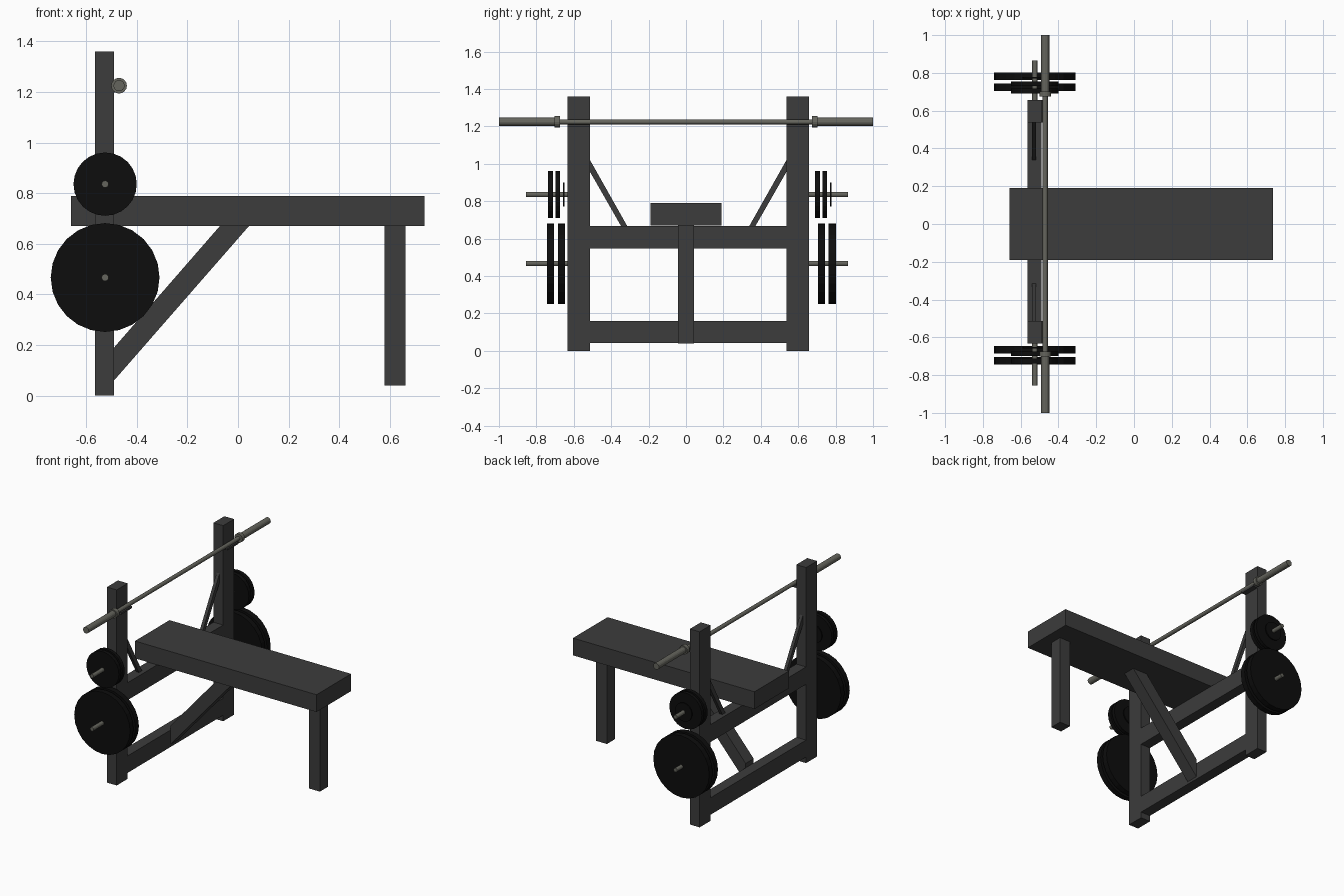
import bpy, bmesh, math
from mathutils import Matrix, Vector

if "Cube" in bpy.data.objects:
    bpy.data.objects.remove(bpy.data.objects["Cube"])


def material(name, rgb):
    m = bpy.data.materials.new(name)
    m.diffuse_color = (*rgb, 1)
    m.use_nodes = True
    m.node_tree.nodes["Principled BSDF"].inputs["Base Color"].default_value = m.diffuse_color
    return m


FRAME = material("frame_dark_grey", (0.045, 0.045, 0.045))
IRON = material("plate_black", (0.004, 0.004, 0.004))
STEEL = material("bar_steel", (0.13, 0.13, 0.11))
MID_Y = 0.012          # the rack sits slightly off the bench centre line
X0, X1 = -0.565, -0.49  # rack depth


def add(name, bm, mat):
    bmesh.ops.recalc_face_normals(bm, faces=bm.faces)
    me = bpy.data.meshes.new(name)
    bm.to_mesh(me)
    bm.free()
    me.materials.append(mat)
    ob = bpy.data.objects.new(name, me)
    bpy.context.collection.objects.link(ob)
    return ob


def box(name, x, y, z, mat=FRAME):
    bm = bmesh.new()
    bmesh.ops.create_cube(bm, size=1)
    for v in bm.verts:
        v.co = Vector([(a + b) / 2 + c * (b - a) for (a, b), c in zip((x, y, z), v.co)])
    return add(name, bm, mat)


def rod(name, x, z, y0, y1, r, mat, sides):
    """Cylinder along y."""
    bm = bmesh.new()
    mtx = Matrix.Translation((x, (y0 + y1) / 2, z)) @ Matrix.Rotation(math.pi / 2, 4, 'X')
    bmesh.ops.create_cone(bm, cap_ends=True, segments=sides, radius1=r, radius2=r,
                          depth=abs(y1 - y0), matrix=mtx)
    return add(name, bm, mat)


def prism(name, points, offset):
    """Flat outline pushed along an offset."""
    bm = bmesh.new()
    face = bm.faces.new([bm.verts.new(p) for p in points])
    ext = bmesh.ops.extrude_face_region(bm, geom=[face])
    verts = [e for e in ext["geom"] if isinstance(e, bmesh.types.BMVert)]
    bmesh.ops.translate(bm, verts=verts, vec=offset)
    return add(name, bm, FRAME)


# Bench pad, front leg and diagonal support
box("bench_pad", (-0.66, 0.737), (-0.19, 0.19), (0.67, 0.79))
box("front_leg", (0.578, 0.661), (-0.044, 0.044), (0.04, 0.67))
prism("bench_brace", [(X1, -0.044, 0.06), (0.043, -0.044, 0.67),
                      (-0.072, -0.044, 0.67), (X1, -0.044, 0.19)], (0, 0.088, 0))

# Rack cross beams
box("upper_crossbeam", (X0, X1), (MID_Y - 0.525, MID_Y + 0.525), (0.548, 0.669))
box("lower_crossbeam", (X0, X1), (MID_Y - 0.525, MID_Y + 0.525), (0.042, 0.16))

# Uprights, bar rests and thin corner braces on both sides
for s, side in ((-1, "left"), (1, "right")):
    ys = sorted((MID_Y + s * 0.525, MID_Y + s * 0.645))
    box(f"{side}_upright", (X0, X1), ys, (0, 1.36))
    box(f"{side}_bar_rest", (X1, -0.455), ys, (1.198, 1.211))
    outline = [(0.525, 1.02), (0.525, 0.957), (0.36, 0.669), (0.327, 0.669)]
    prism(f"{side}_corner_brace", [(-0.54, MID_Y + s * y, z) for y, z in outline], (0.022, 0, 0))

# Storage pegs and plates; the right stack is a shifted copy of the left one
PX = -0.525
for side, shift, peg in (("left", 0, (-0.856, -0.625)), ("right", 1.448, (0.65, 0.866))):
    for label, z in (("lower", 0.467), ("upper", 0.836)):
        rod(f"{side}_{label}_peg", PX, z, *peg, 0.014, STEEL, 16)
    for i, (y0, y1) in enumerate([(-0.743, -0.705), (-0.685, -0.646)]):
        rod(f"{side}_large_plate_{i + 1}", PX, 0.467, y0 + shift, y1 + shift, 0.215, IRON, 24)
    small = shift - 0.02 if shift else 0
    for i, (y0, y1, r) in enumerate([(-0.738, -0.711, 0.125), (-0.698, -0.674, 0.125),
                                     (-0.658, -0.65, 0.064)]):
        rod(f"{side}_small_plate_{i + 1}", PX, 0.836, y0 + small, y1 + small, r, IRON, 24)

# Barbell with collars and sleeves
BX, BZ = -0.47, 1.225
rod("bar_shaft", BX, BZ, -0.69, 0.69, 0.0135, STEEL, 16)
for s, side in ((-1, "left"), (1, "right")):
    rod(f"{side}_bar_collar", BX, BZ, s * 0.675, s * 0.702, 0.031, STEEL, 16)
    rod(f"{side}_bar_sleeve", BX, BZ, s * 0.70, s * 1.0, 0.022, STEEL, 16)
